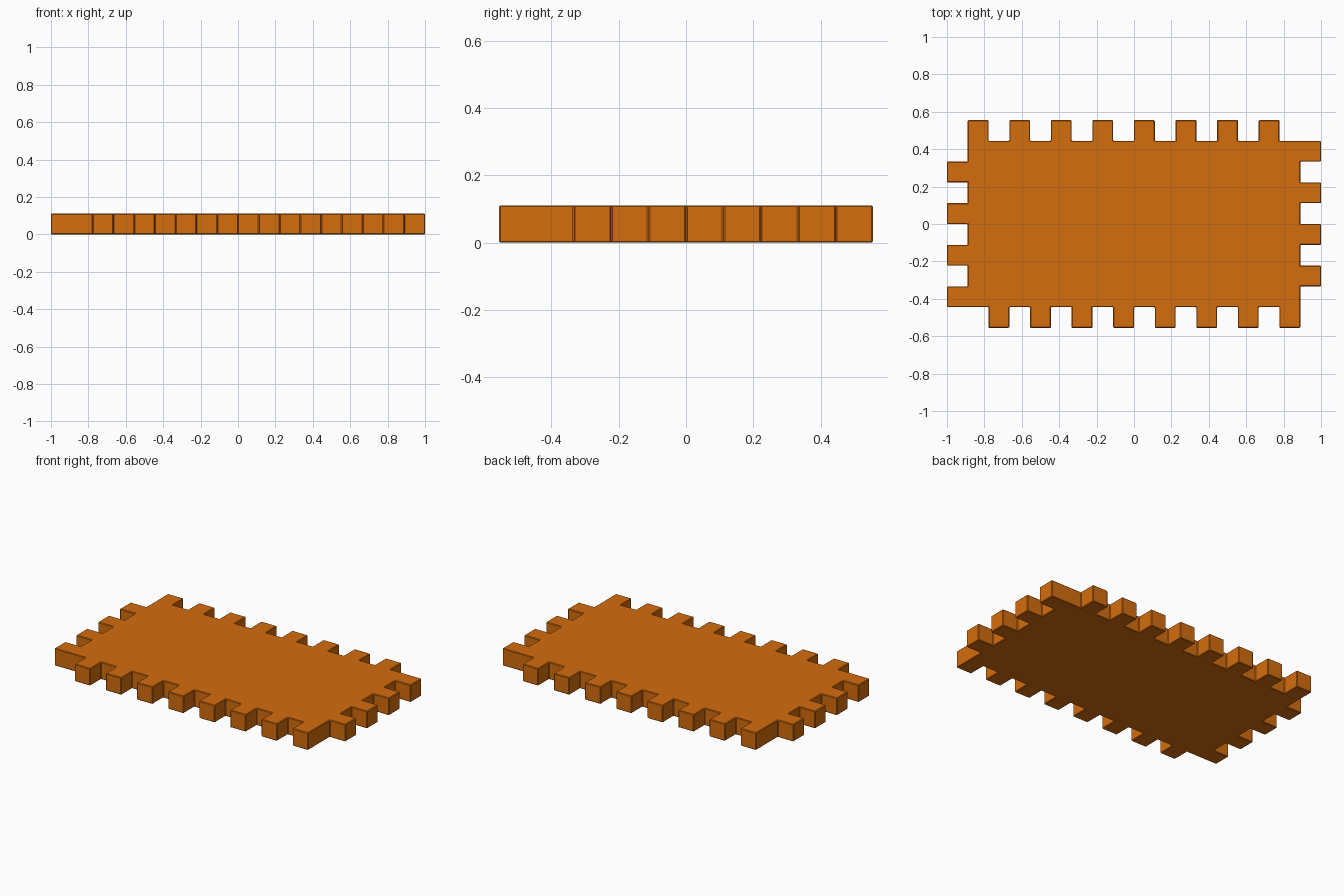
import bpy, bmesh

if "Cube" in bpy.data.objects:
    bpy.data.objects.remove(bpy.data.objects["Cube"])

U = 1 / 9          # one grid module: tooth width, depth and plate thickness

# Half outline: front teeth then right teeth, counter-clockwise
half = []
for a in range(-7, 8, 2):
    half += [(a, -4), (a, -5), (a + 1, -5), (a + 1, -4)]
half.pop()         # corner runs straight into the right side
for b in range(-3, 4, 2):
    half += [(8, b), (9, b), (9, b + 1), (8, b + 1)]
half.pop()
# The other half is the same outline turned 180 degrees
outline = half + [(-x, -y) for x, y in half]

# Toothed plate: extrude the outline
bm = bmesh.new()
face = bm.faces.new([bm.verts.new((x * U, y * U, 0)) for x, y in outline])
ext = bmesh.ops.extrude_face_region(bm, geom=[face])
top = [g for g in ext["geom"] if isinstance(g, bmesh.types.BMVert)]
bmesh.ops.translate(bm, verts=top, vec=(0, 0, U))
if not any(f.calc_center_median().z < 1e-5 for f in bm.faces):
    bm.faces.new([v for v in face.verts])
bmesh.ops.recalc_face_normals(bm, faces=bm.faces)
mesh = bpy.data.meshes.new("toothed_plate")
bm.to_mesh(mesh)
bm.free()
plate = bpy.data.objects.new("toothed_plate", mesh)
bpy.context.collection.objects.link(plate)

# Tiny chamfer on every edge
bev = plate.modifiers.new("chamfer", 'BEVEL')
bev.width = 0.004
bev.segments = 1
bev.limit_method = 'ANGLE'

mat = bpy.data.materials.new("orange")
mat.diffuse_color = (0.66, 0.153, 0.004, 1)
mat.use_nodes = True
mat.node_tree.nodes["Principled BSDF"].inputs["Base Color"].default_value = mat.diffuse_color
mesh.materials.append(mat)
